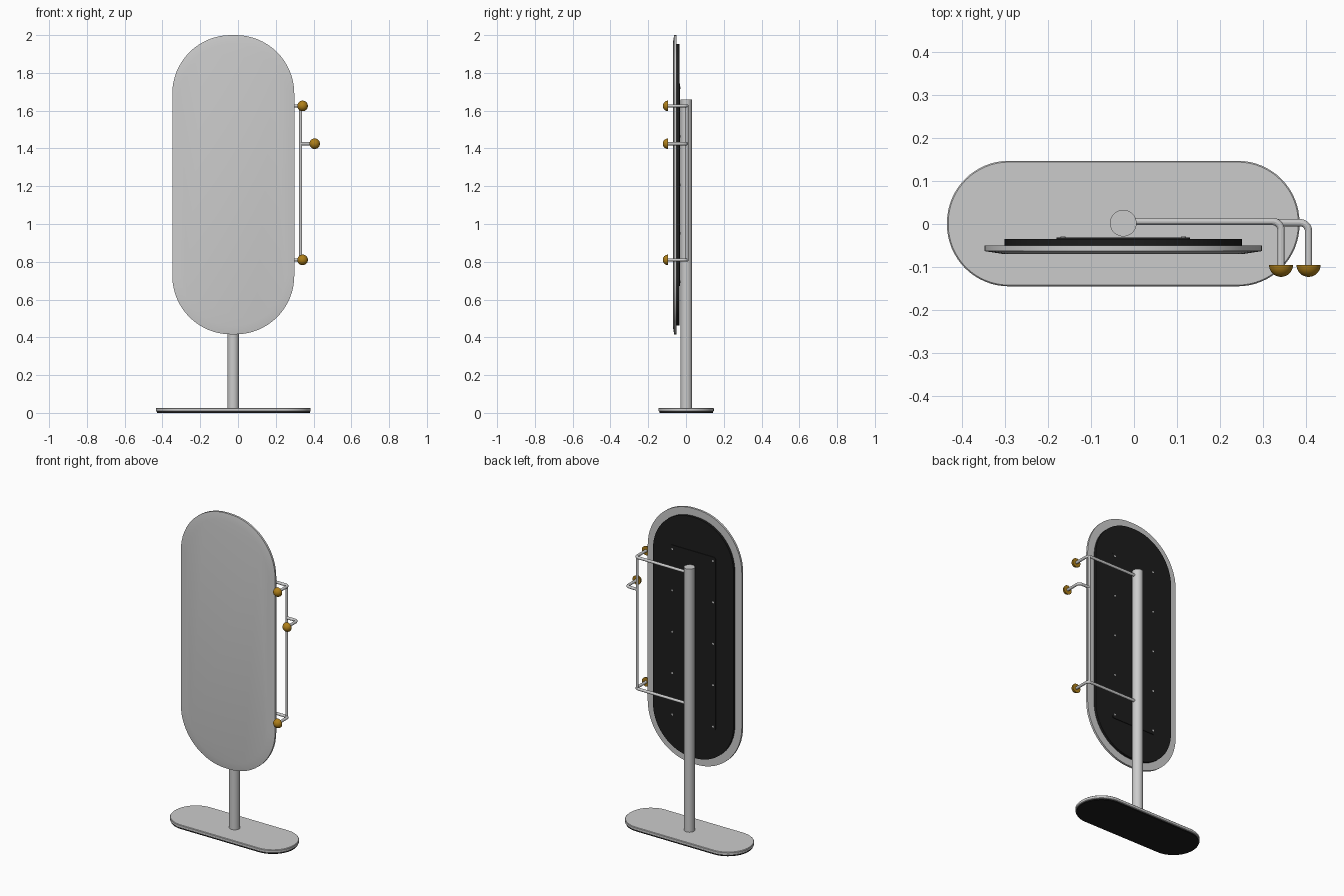
import bpy, bmesh
from math import sin, cos, pi
from mathutils import Matrix, Vector

cube = bpy.data.objects.get("Cube")
if cube:
    bpy.data.objects.remove(cube, do_unlink=True)

CX = -0.025           # centre line of stand and mirror
MIRROR_Z = 1.208      # centre height of the mirror
UPRIGHT = Matrix.Rotation(pi / 2, 4, 'X')   # lays local +z towards the front


def material(name, colour):
    m = bpy.data.materials.new(name)
    m.use_nodes = True
    m.diffuse_color = (*colour, 1)
    m.node_tree.nodes["Principled BSDF"].inputs["Base Color"].default_value = (*colour, 1)
    return m


silver = material("silver", (0.6, 0.6, 0.6))
black = material("matte black", (0.012, 0.012, 0.012))
gold = material("gold", (0.42, 0.21, 0.01))


def finish(bm, name, mat):
    bmesh.ops.recalc_face_normals(bm, faces=bm.faces)
    mesh = bpy.data.meshes.new(name)
    bm.to_mesh(mesh)
    bm.free()
    mesh.materials.append(mat)
    ob = bpy.data.objects.new(name, mesh)
    bpy.context.collection.objects.link(ob)
    smooth(ob)
    return ob


def smooth(ob):
    bpy.ops.object.select_all(action='DESELECT')
    ob.select_set(True)
    bpy.context.view_layer.objects.active = ob
    bpy.ops.object.shade_smooth_by_angle(angle=0.5)


def outline(half_w, half_h, radius, steps=16):
    """Rounded rectangle, counter-clockwise."""
    points = []
    for corner, (sx, sy) in enumerate([(1, 1), (-1, 1), (-1, -1), (1, -1)]):
        for i in range(steps + 1):
            a = (corner + i / steps) * pi / 2
            points.append((sx * (half_w - radius) + radius * cos(a),
                           sy * (half_h - radius) + radius * sin(a)))
    return points


def slab(name, mat, half_w, half_h, radius, layers, matrix):
    """Rounded slab lofted through (inset, depth) layers."""
    bm = bmesh.new()
    rings = []
    for inset, depth in layers:
        pts = outline(half_w - inset, half_h - inset, radius - inset)
        rings.append([bm.verts.new((u, v, depth)) for u, v in pts])
    for low, high in zip(rings, rings[1:]):
        for i in range(len(low)):
            j = (i + 1) % len(low)
            bm.faces.new((low[i], low[j], high[j], high[i]))
    bm.faces.new(rings[0][::-1])
    bm.faces.new(rings[-1])
    bm.transform(matrix)
    return finish(bm, name, mat)


def cylinder(name, mat, radius, depth, matrix, segments=32):
    bm = bmesh.new()
    bmesh.ops.create_cone(bm, cap_ends=True, segments=segments, radius1=radius,
                          radius2=radius, depth=depth, matrix=matrix)
    return finish(bm, name, mat)


def tube(name, points, radius):
    curve = bpy.data.curves.new(name, 'CURVE')
    curve.dimensions = '3D'
    curve.bevel_depth = radius
    curve.bevel_resolution = 4
    curve.use_fill_caps = True
    spline = curve.splines.new('POLY')
    spline.points.add(len(points) - 1)
    for p, co in zip(spline.points, points):
        p.co = (*co, 1)
    curve.materials.append(silver)
    ob = bpy.data.objects.new(name, curve)
    bpy.context.collection.objects.link(ob)
    bpy.ops.object.select_all(action='DESELECT')
    ob.select_set(True)
    bpy.context.view_layer.objects.active = ob
    bpy.ops.object.convert(target='MESH')
    smooth(bpy.context.view_layer.objects.active)


def hook(name, x_start, x_end, y, z, bend=0.02):
    """Arm that runs sideways, bends forward and carries a domed knob."""
    points = [(x_start, y, z)]
    for i in range(9):
        a = i / 8 * pi / 2
        points.append((x_end - bend + bend * sin(a), y - bend + bend * cos(a), z))
    points.append((x_end, -0.1, z))
    tube(name + "_arm", points, 0.0085)
    bm = bmesh.new()
    bmesh.ops.create_uvsphere(bm, u_segments=32, v_segments=16, radius=0.028)
    cut = bmesh.ops.bisect_plane(bm, geom=bm.verts[:] + bm.edges[:] + bm.faces[:],
                                 plane_co=(0, 0, 0), plane_no=(0, 0, -1),
                                 clear_outer=True)
    rim = [e for e in cut["geom_cut"] if isinstance(e, bmesh.types.BMEdge)]
    if not rim:
        rim = [e for e in bm.edges if e.is_boundary]
    bmesh.ops.contextual_create(bm, geom=rim)
    bm.transform(Matrix.Translation((x_end, -0.095, z)) @ UPRIGHT)
    finish(bm, name + "_knob", gold)


# Stand: base, underside pad and pole
floor = Matrix.Translation((CX, 0.001, 0))
slab("base", silver, 0.41, 0.146, 0.144,
     [(0.003, 0.007), (0, 0.01), (0, 0.024), (0.003, 0.027)], floor)
slab("base_pad", black, 0.405, 0.141, 0.139, [(0, 0), (0, 0.008)], floor)
cylinder("pole", silver, 0.031, 1.635, Matrix.Translation((CX, 0.002, 0.8425)))

# Mirror with bevelled front, backing board and mounting plate
wall = Matrix.Translation((CX, 0, MIRROR_Z)) @ UPRIGHT
slab("mirror", silver, 0.323, 0.792, 0.31,
     [(0, 0.05), (0, 0.063), (0.045, 0.07)], wall)
slab("backing_board", black, 0.276, 0.746, 0.265, [(0, 0.035), (0, 0.051)], wall)
slab("mounting_plate", black, 0.155, 0.537, 0.012, [(0, 0.031), (0, 0.036)], wall)

# Screws along both edges of the plate
for side in (-1, 1):
    for row in range(-2, 3):
        place = Vector((CX + side * 0.14, -0.031, MIRROR_Z + row * 0.257))
        cylinder("screw", silver, 0.006, 0.004,
                 Matrix.Translation(place) @ UPRIGHT, 12)

# Side rail with three hooks
hook("top_hook", CX, 0.342, 0.006, 1.625)
hook("middle_hook", 0.331, 0.406, 0.003, 1.425)
hook("bottom_hook", CX, 0.342, 0.006, 0.81)
tube("side_rail", [(0.332, 0.004, 0.81), (0.332, 0.004, 1.625)], 0.008)
